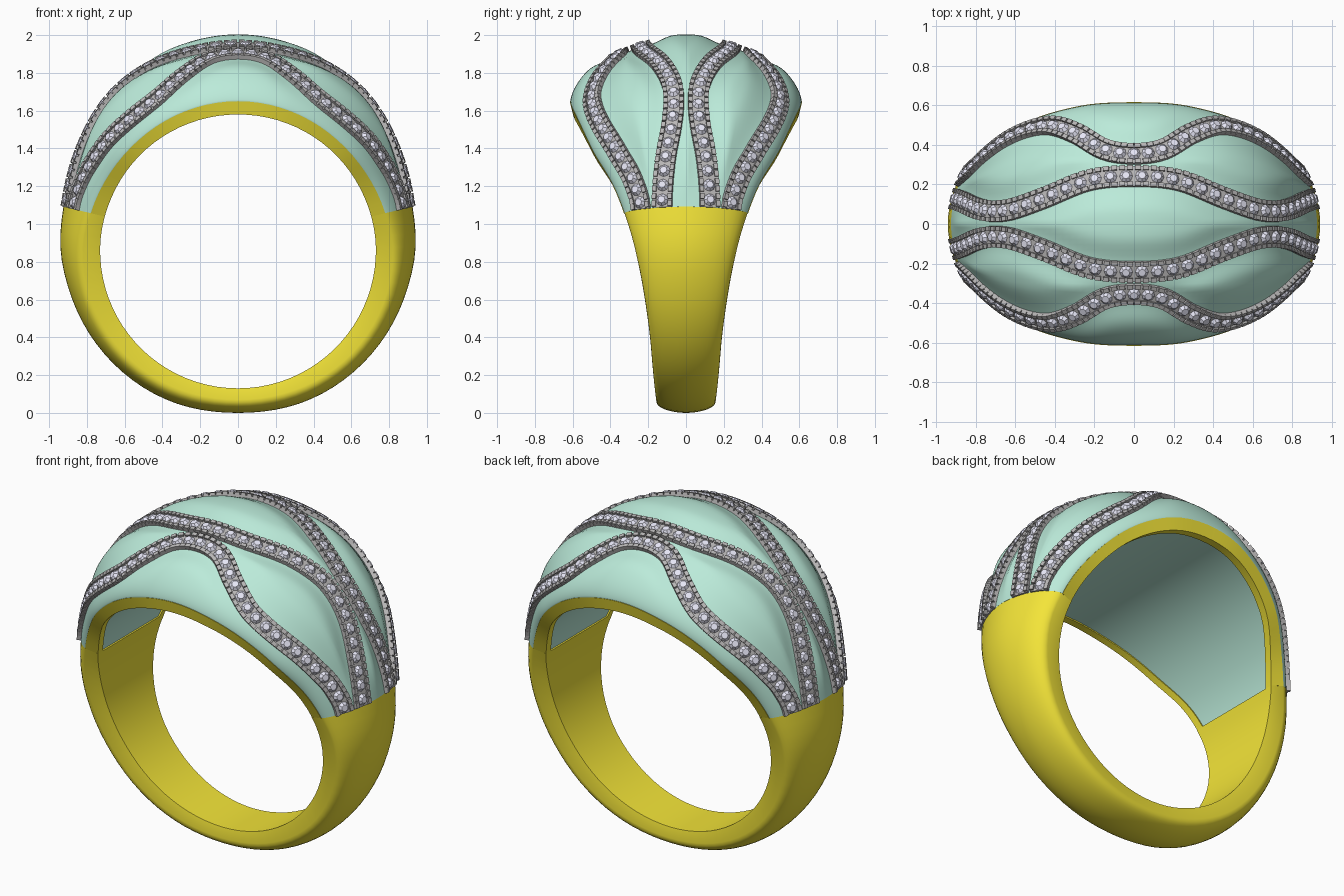
import bpy, bmesh
from math import sin, cos, pi, radians
from mathutils import Vector, Matrix

if "Cube" in bpy.data.objects:
    bpy.data.objects.remove(bpy.data.objects["Cube"])

CZ = 0.87      # height of the finger-hole centre
END = 76.5     # angle from the top where the dome meets the band


def curve(*k):
    """Smooth interpolation through (angle, value) knots."""
    def slope(i):
        if i == 0 or i == len(k) - 1:
            return 0.0
        return (k[i + 1][1] - k[i - 1][1]) / (k[i + 1][0] - k[i - 1][0])

    def f(a):
        a = min(abs(a), k[-1][0])
        i = 0
        while i < len(k) - 2 and a > k[i + 1][0]:
            i += 1
        h = k[i + 1][0] - k[i][0]
        t = (a - k[i][0]) / h
        return ((1 + 2 * t) * (1 - t) ** 2 * k[i][1] + t * (1 - t) ** 2 * h * slope(i)
                + t * t * (3 - 2 * t) * k[i + 1][1] + t * t * (t - 1) * h * slope(i + 1))
    return f


# Profiles by angle from the top: crest, edge and hole radii, half width
crest = curve((0, 1.11), (22, 1.088), (38, 1.06), (56, 1.0), (68, .967), (77, .95), (90, .94),
              (105, .92), (130, .90), (155, .885), (180, .87))
edge = curve((0, .78), (47, .78), (75, .80), (90, .82), (130, .82), (180, .80))
hole = curve((0, .71), (60, .72), (90, .73), (180, .74))
half = curve((0, .612), (20, .595), (47, .50), (65, .385), (76, .328), (90, .27), (108, .22),
             (130, .185), (180, .158))
power = curve((0, .6), (76, .6), (110, .45), (180, .4))
# Sideways position of the two gem strips
inner_path = curve((0, .24), (12, .22), (25, .13), (35, .075), (42, .064), (50, .075),
                   (60, .105), (70, .122), (77, .125))
outer_path = curve((0, .352), (8, .372), (17, .45), (26, .492), (34, .485), (44, .44),
                   (56, .355), (66, .28), (77, .237))


def smooth(t):
    t = max(0, min(1, t))
    return t * t * (3 - 2 * t)


def polar(a, y, r):
    return Vector((r * sin(radians(a)), y, CZ + r * cos(radians(a))))


def radius(a, y):
    t = min(1, abs(y) / half(a))
    return edge(a) + (crest(a) - edge(a)) * (1 - t ** 1.8) ** power(a)


def dome_radius(a, y):
    d = min(abs(abs(y) - inner_path(a)), abs(abs(y) - outer_path(a)))
    t = min(1, abs(y) / half(a))
    puff = .03 * smooth((d - .04) / .14) - .006
    return radius(a, y) + puff * (1 - t ** 8) * smooth((END - abs(a)) / 15)


def material(name, rgb):
    m = bpy.data.materials.new(name)
    m.diffuse_color = (*rgb, 1)
    m.use_nodes = True
    m.node_tree.nodes["Principled BSDF"].inputs["Base Color"].default_value = m.diffuse_color
    return m


GREEN = material("green_enamel", (.50, .83, .70))
GOLD = material("yellow_gold", (.90, .78, .04))
GREY = material("grey_metal", (.48, .47, .47))
GEM = material("pale_gem", (.80, .80, .93))


def finish(name, bm, mat, angle=None):
    bmesh.ops.recalc_face_normals(bm, faces=bm.faces)
    me = bpy.data.meshes.new(name)
    bm.to_mesh(me)
    bm.free()
    me.materials.append(mat)
    ob = bpy.data.objects.new(name, me)
    bpy.context.collection.objects.link(ob)
    if angle:
        bpy.ops.object.select_all(action='DESELECT')
        bpy.context.view_layer.objects.active = ob
        ob.select_set(True)
        bpy.ops.object.shade_smooth_by_angle(angle=radians(angle))
    return ob


def loft(bm, sections):
    """Skin a list of closed cross-sections and cap both ends."""
    rings = [[bm.verts.new(p) for p in s] for s in sections]
    n = len(rings[0])
    for a, b in zip(rings, rings[1:]):
        for i in range(n):
            j = (i + 1) % n
            bm.faces.new((a[i], a[j], b[j], b[i]))
    bm.faces.new(rings[0])
    bm.faces.new(rings[-1])


def steps(a, b, n):
    return [a + (b - a) * i / n for i in range(n + 1)]


def section(a, n, rad, inset, lift):
    """Crowned outside from edge to edge, closed by a flat inside."""
    w = half(a)
    pts = [polar(a, w * sin(u), rad(a, w * sin(u))) for u in steps(-pi / 2, pi / 2, n)]
    return pts + [polar(a, s * (w - inset), hole(a) + lift) for s in (1, -1)]


# Gold lower band
bm = bmesh.new()
loft(bm, [section(a if a <= 180 else a - 360, 20, radius, .012, 0) for a in steps(END, 360 - END, 48)])
finish("gold_band", bm, GOLD, 35)

# Gold rims along both sides of the dome
bm = bmesh.new()
for s in (-1, 1):
    loft(bm, [[polar(a, s * (half(a) - d), r) for d, r in
               ((.06, hole(a)), (.014, hole(a)), (-.003, edge(a)), (.05, edge(a)))]
              for a in steps(-END, END, 36)])
finish("gold_rims", bm, GOLD, 35)

# Green dome with puffed lobes between the strips
bm = bmesh.new()
loft(bm, [section(a, 72, dome_radius, .03, .008) for a in steps(-END, END, 80)])
finish("green_dome", bm, GREEN, 40)


def strip_point(path, side, a):
    y = side * path(a)
    return polar(a, y, radius(a, y))


def frame(path, side, a):
    """Matrix on the strip: x along it, y across it, z out of the surface."""
    p = strip_point(path, side, a)
    y, e = side * path(a), .01
    x = (strip_point(path, side, a + .4) - strip_point(path, side, a - .4)).normalized()
    across = polar(a, y + e, radius(a, y + e)) - polar(a, y - e, radius(a, y - e))
    along = polar(a + .4, y, radius(a + .4, y)) - polar(a - .4, y, radius(a - .4, y))
    z = along.cross(across).normalized()
    if z.dot(p - Vector((0, 0, CZ))) < 0:
        z.negate()
    z = (z - x * z.dot(x)).normalized()
    m = Matrix((x, z.cross(x), z)).transposed().to_4x4()
    m.translation = p
    return m


def even_angles(path, side, count):
    """Angles that split the strip into equal lengths, at cell centres."""
    angs = steps(-END, END, 400)
    pts = [strip_point(path, side, a) for a in angs]
    run = [0]
    for p, q in zip(pts, pts[1:]):
        run.append(run[-1] + (q - p).length)
    out, i = [], 0
    for c in range(count):
        target = run[-1] * (c + .5) / count
        while run[i + 1] < target:
            i += 1
        out.append(angs[i] + (angs[i + 1] - angs[i]) * (target - run[i]) / (run[i + 1] - run[i]))
    return out


# Gem strips: channel, setting blocks and faceted stones
channel, blocks, gems = bmesh.new(), bmesh.new(), bmesh.new()
for path, count in ((inner_path, 36), (outer_path, 37)):
    for side in (-1, 1):
        loft(channel, [[frame(path, side, a) @ Vector((0, y, z)) for y, z in
                        ((-.053, -.03), (-.053, .008), (.053, .008), (.053, -.03))]
                       for a in steps(-END, END, 90)])
        for a in even_angles(path, side, count):
            m = frame(path, side, a) @ Matrix.Translation((0, 0, .014))
            bmesh.ops.create_cone(gems, cap_ends=True, segments=8, radius1=.037,
                                  radius2=.019, depth=.022, matrix=m)
        for i, a in enumerate(even_angles(path, side, count * 2)):
            for s in (-1, 1):
                m = (frame(path, side, a) @ Matrix.Translation((0, s * .043, .008))
                     @ Matrix.Diagonal((.030, .022, .024, 1)))
                bmesh.ops.create_cube(blocks, size=1, matrix=m)
finish("strip_channels", channel, GREY, 40)
finish("setting_blocks", blocks, GREY)
finish("gemstones", gems, GEM)
